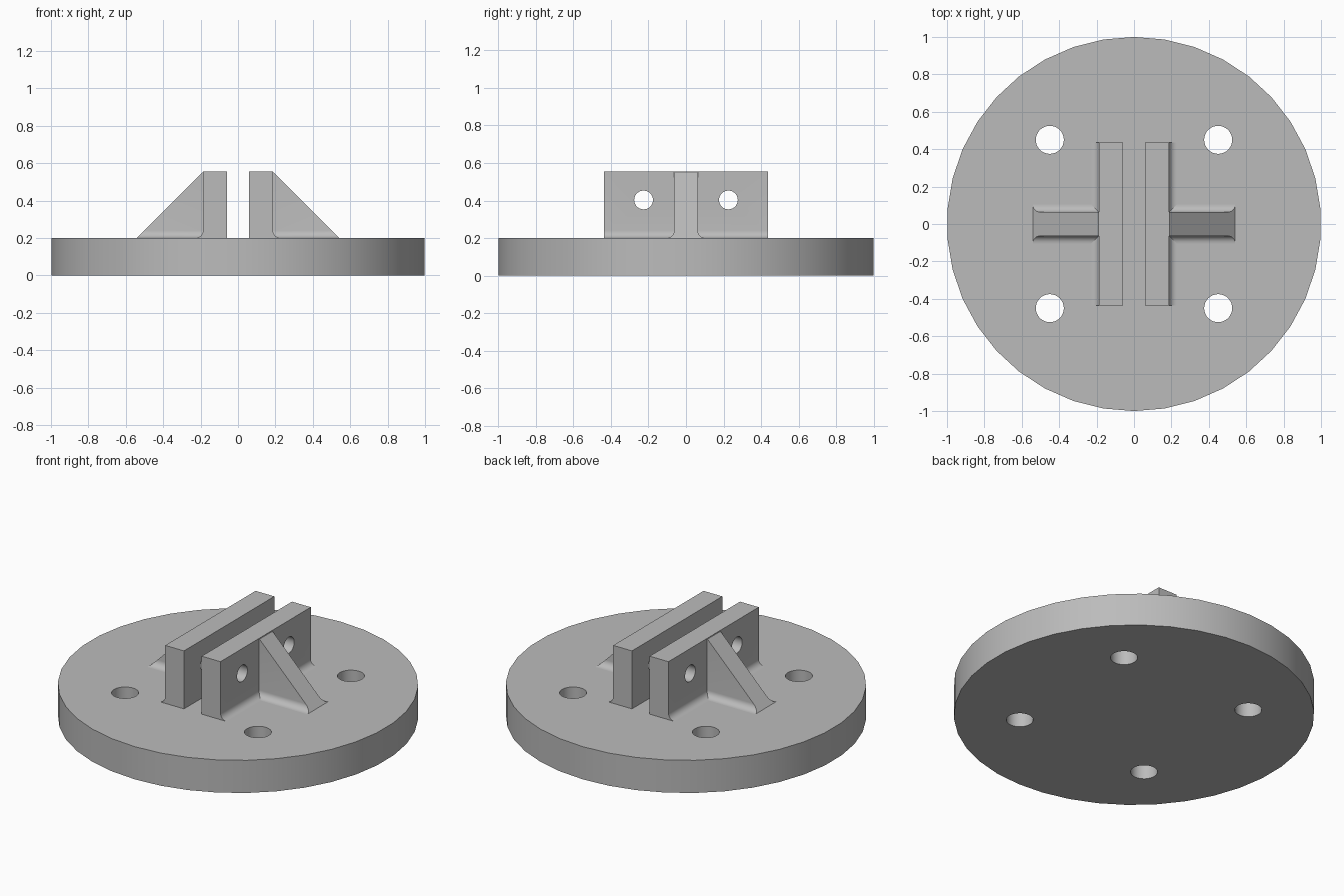
import bpy, bmesh, math
from mathutils import Vector, Matrix

default = bpy.data.objects.get("Cube")
if default:
    bpy.data.objects.remove(default, do_unlink=True)

BASE_TOP, LUG_TOP = 0.2, 0.555
GAP, LUG_OUT, LUG_HALF = 0.06, 0.187, 0.437
RIB_HALF, FILLET, SINK = 0.063, 0.04, 0.02

grey = bpy.data.materials.new("metal grey")
grey.use_nodes = True
colour = (0.5, 0.5, 0.5, 1)
grey.diffuse_color = colour
grey.node_tree.nodes["Principled BSDF"].inputs["Base Color"].default_value = colour


def new_object(name, bm):
    bmesh.ops.recalc_face_normals(bm, faces=bm.faces[:])
    mesh = bpy.data.meshes.new(name)
    bm.to_mesh(mesh)
    bm.free()
    mesh.materials.append(grey)
    obj = bpy.data.objects.new(name, mesh)
    bpy.context.collection.objects.link(obj)
    return obj


def prism(points, direction):
    """Extrude a closed outline along a direction."""
    bm = bmesh.new()
    face = bm.faces.new([bm.verts.new(p) for p in points])
    out = bmesh.ops.extrude_face_region(bm, geom=[face], use_keep_orig=True)
    verts = [v for v in out["geom"] if isinstance(v, bmesh.types.BMVert)]
    bmesh.ops.translate(bm, verts=verts, vec=Vector(direction))
    return bm


def cylinder(name, radius, depth, sides, location, axis="Z"):
    bm = bmesh.new()
    turn = Matrix.Rotation(math.pi / 2, 4, "Y") if axis == "X" else Matrix.Identity(4)
    bmesh.ops.create_cone(bm, cap_ends=True, segments=sides, radius1=radius,
                          radius2=radius, depth=depth,
                          matrix=Matrix.Translation(location) @ turn)
    return new_object(name, bm)


def drill(obj, cutters):
    """Cut the holes, then discard the cutters."""
    bpy.context.view_layer.objects.active = obj
    for cutter in cutters:
        cutter.hide_render = True
        mod = obj.modifiers.new("hole", "BOOLEAN")
        mod.operation, mod.solver, mod.object = "DIFFERENCE", "EXACT", cutter
        bpy.ops.object.modifier_apply(modifier=mod.name)
        bpy.data.objects.remove(cutter, do_unlink=True)


def smooth(obj):
    bpy.ops.object.select_all(action="DESELECT")
    obj.select_set(True)
    bpy.context.view_layer.objects.active = obj
    bpy.ops.object.shade_smooth_by_angle(angle=math.radians(30))


def foot(wall):
    """Concave fillet from a wall down and out to the base, as (offset, z)."""
    steps = 8
    arc = [math.pi / 2 * i / steps for i in range(steps + 1)]
    curve = [(wall + FILLET * (1 - math.cos(a)), BASE_TOP + FILLET * (1 - math.sin(a)))
             for a in arc]
    return curve + [(wall + FILLET, BASE_TOP - SINK)]


# Round base with four bolt holes
base = cylinder("base_disc", 1, BASE_TOP, 38, (0, 0, BASE_TOP / 2))
drill(base, [cylinder("bolt_cutter", 0.075, 1, 32, (x, y, 0))
             for x in (-0.45, 0.45) for y in (-0.45, 0.45)])
smooth(base)

for side, s in (("left", 1), ("right", -1)):
    # Upright lug, filleted on its outer foot, with two pin holes
    outline = [(GAP, BASE_TOP - SINK), (GAP, LUG_TOP), (LUG_OUT, LUG_TOP)] + foot(LUG_OUT)
    lug = new_object(side + "_lug", prism([(s * x, -LUG_HALF, z) for x, z in outline],
                                          (0, 2 * LUG_HALF, 0)))
    drill(lug, [cylinder("pin_cutter", 0.05, 1, 32, (s * 0.4, y, 0.403), "X")
                for y in (-0.226, 0.226)])
    smooth(lug)

    # Sloping rib with flared feet, sliced at 45 degrees
    half = [(RIB_HALF, LUG_TOP - 0.004)] + foot(RIB_HALF)
    section = half + [(-y, z) for y, z in reversed(half)]
    start = LUG_OUT - 0.04
    bm = prism([(s * start, y, z) for y, z in section], (s * 0.6, 0, 0))
    cut = bmesh.ops.bisect_plane(bm, geom=bm.verts[:] + bm.edges[:] + bm.faces[:],
                                 plane_co=(s * 0.541, 0, BASE_TOP),
                                 plane_no=(s, 0, 1), clear_outer=True)
    rim = [e for e in cut["geom_cut"] if isinstance(e, bmesh.types.BMEdge)]
    bmesh.ops.contextual_create(bm, geom=rim)
    smooth(new_object(side + "_rib", bm))
